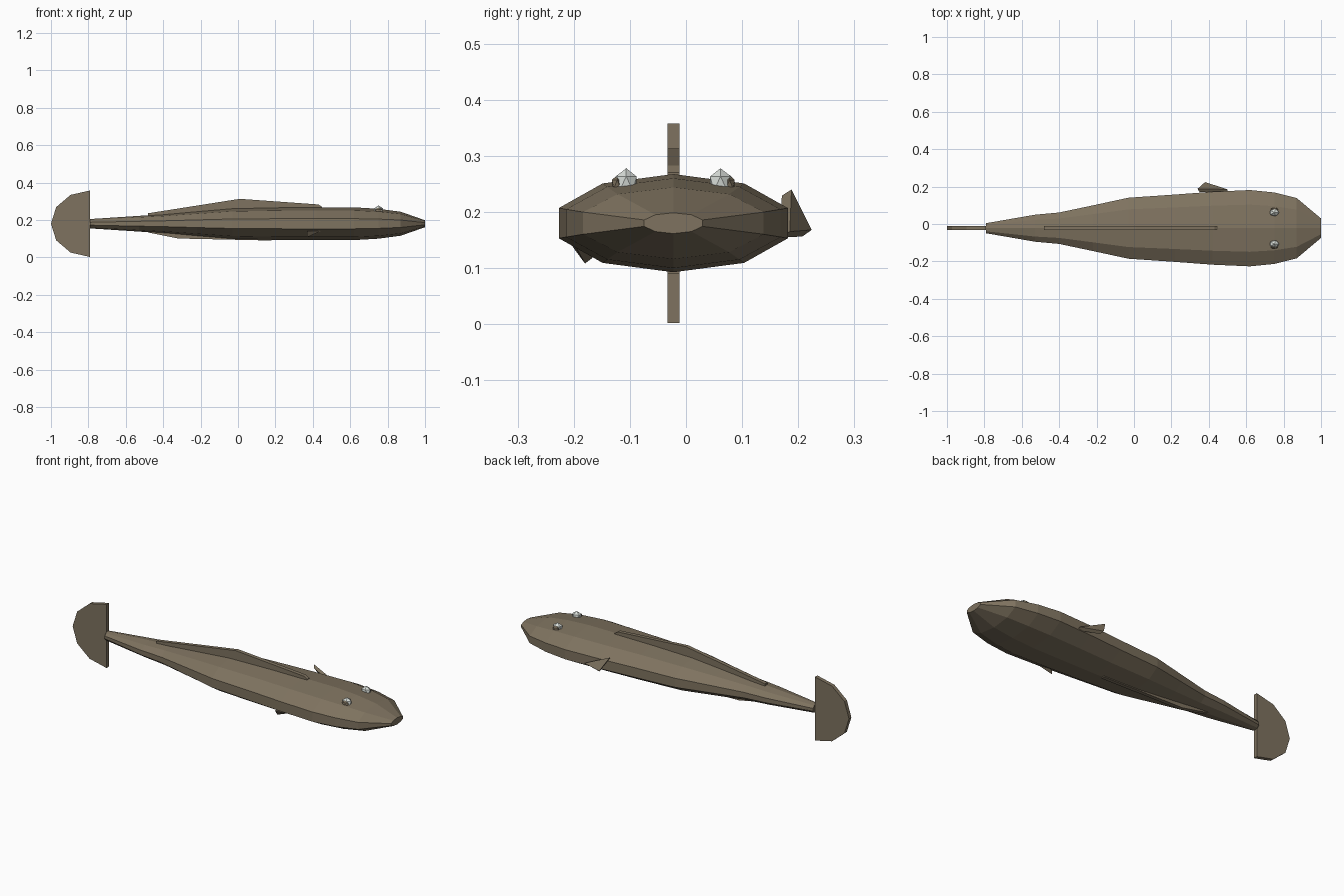
import bpy, bmesh, math
from mathutils import Matrix

cube = bpy.data.objects.get("Cube")
if cube:
    bpy.data.objects.remove(cube, do_unlink=True)

CY, CZ = -0.0225, 0.18   # long axis of the body


def make_material(name, rgb):
    mat = bpy.data.materials.new(name)
    mat.use_nodes = True
    mat.diffuse_color = (*rgb, 1)
    for node in mat.node_tree.nodes:
        if node.type == 'BSDF_PRINCIPLED':
            node.inputs["Base Color"].default_value = (*rgb, 1)
            node.inputs["Roughness"].default_value = 0.8
    return mat


skin = make_material("brown_skin", (0.21, 0.17, 0.115))
white = make_material("eye_white", (0.72, 0.76, 0.72))


def finish(name, bm, mat):
    bmesh.ops.recalc_face_normals(bm, faces=bm.faces[:])
    mesh = bpy.data.meshes.new(name)
    bm.to_mesh(mesh)
    bm.free()
    mesh.materials.append(mat)
    obj = bpy.data.objects.new(name, mesh)
    bpy.context.collection.objects.link(obj)
    return obj


def loft(name, rings, mat):
    """Skin a list of equal-length point rings and cap both ends."""
    bm = bmesh.new()
    loops = [[bm.verts.new(p) for p in ring] for ring in rings]
    n = len(loops[0])
    for a, b in zip(loops, loops[1:]):
        for i in range(n):
            j = (i + 1) % n
            bm.faces.new((a[i], a[j], b[j], b[i]))
    bm.faces.new(loops[0])
    bm.faces.new(loops[-1])
    return finish(name, bm, mat)


def upright_fin(name, outline):
    """Thin plate on the centre plane from an x, z outline."""
    return loft(name, [[(x, CY + s * 0.0105, z) for x, z in outline]
                       for s in (-1, 1)], skin)


# Ten-sided body: x, half width, half height
stations = [(-0.79, 0.027, 0.025), (-0.53, 0.072, 0.042), (-0.4, 0.084, 0.05),
            (-0.22, 0.122, 0.066), (-0.03, 0.163, 0.082), (0.22, 0.18, 0.087),
            (0.42, 0.195, 0.0875), (0.62, 0.204, 0.0875), (0.75, 0.191, 0.08),
            (0.87, 0.161, 0.064), (1.0, 0.052, 0.0185)]
angles = [math.radians(18 + 36 * i) for i in range(10)]
widest = math.cos(angles[0])
loft("body", [[(x, CY + w * math.cos(a) / widest, CZ + h * math.sin(a))
               for a in angles] for x, w, h in stations], skin)

# Tail fin: half of a twelve-sided disc
upright_fin("tail_fin", [(-0.79 - 0.21 * math.sin(math.radians(t)),
                          CZ + 0.178 * math.cos(math.radians(t)))
                         for t in range(0, 181, 30)])

# Fins along the back and belly
upright_fin("dorsal_fin", [(-0.48, 0.2), (-0.48, 0.236), (0.01, 0.313),
                           (0.43, 0.283), (0.45, 0.27), (0.45, 0.2)])
upright_fin("belly_fin", [(-0.48, 0.17), (-0.48, 0.133), (-0.32, 0.101),
                          (0.18, 0.09), (0.18, 0.17)])

# Side fins: triangular plates trailing backward
loft("back_side_fin",
     [[(0.5, 0.185, 0.165), (0.38, 0.224, 0.168), (0.34, 0.188, 0.24)],
      [(0.5, 0.165, 0.155), (0.39, 0.207, 0.156), (0.35, 0.171, 0.229)]], skin)
loft("front_side_fin",
     [[(0.45, -0.2, 0.144), (0.37, -0.202, 0.138), (0.37, -0.18, 0.108)],
      [(0.45, -0.17, 0.15), (0.38, -0.188, 0.15), (0.38, -0.167, 0.118)]], skin)

# Faceted eyes, each with a small lid on the outer side
for side, label in ((1, "back"), (-1, "front")):
    for part, offset, z, size, mat in (("eye", 0.084, 0.251, (0.028, 0.022, 0.027), white),
                                       ("eyelid", 0.1, 0.25, (0.022, 0.011, 0.016), skin)):
        bm = bmesh.new()
        bmesh.ops.create_icosphere(bm, subdivisions=1, radius=1)
        bmesh.ops.transform(bm, verts=bm.verts[:],
                            matrix=Matrix.Translation((0.75, CY + side * offset, z))
                            @ Matrix.Diagonal((*size, 1)))
        finish(f"{label}_{part}", bm, mat)
